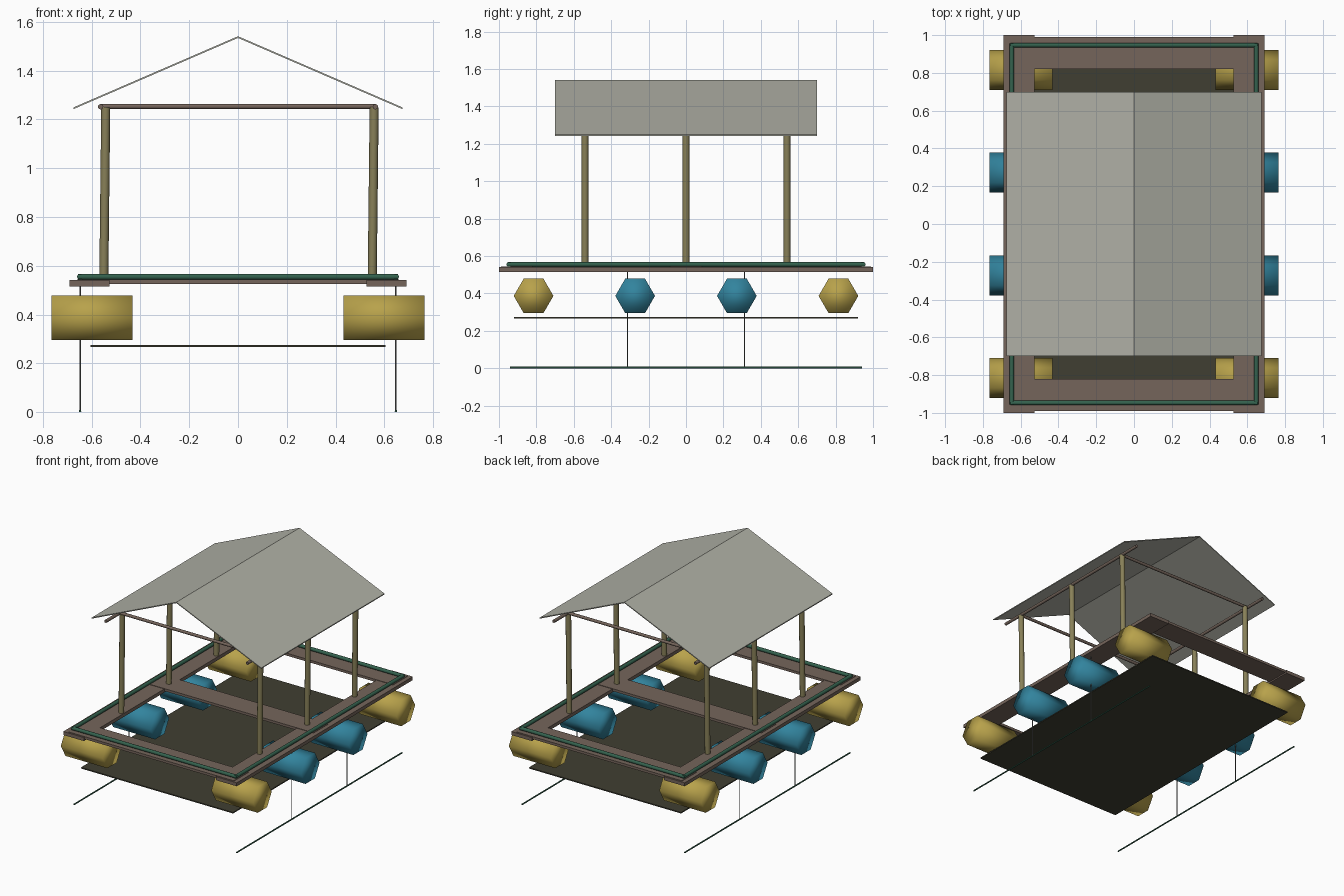
import bpy, bmesh, math
from mathutils import Vector

if "Cube" in bpy.data.objects:
    bpy.data.objects.remove(bpy.data.objects["Cube"])


def mat(name, r, g, b):
    m = bpy.data.materials.new(name)
    lin = [((c / 255 + 0.055) / 1.055) ** 2.4 for c in (r, g, b)]
    m.diffuse_color = (*lin, 1)
    m.use_nodes = True
    m.node_tree.nodes["Principled BSDF"].inputs["Base Color"].default_value = m.diffuse_color
    return m


ROOF = mat("pale grey roof", 176, 177, 166)
BROWN = mat("brown timber", 117, 101, 91)
BAMBOO = mat("olive bamboo", 136, 128, 88)
YELLOW = mat("yellow drum", 184, 162, 75)
BLUE = mat("blue drum", 50, 132, 158)
GREEN = mat("green pipe", 52, 98, 78)
NET = mat("dark net", 64, 63, 50)
ROPE = mat("grey rope", 110, 112, 110)


def finish(name, bm, material, smooth=False):
    bmesh.ops.recalc_face_normals(bm, faces=bm.faces)
    me = bpy.data.meshes.new(name)
    bm.to_mesh(me)
    bm.free()
    me.materials.append(material)
    for p in me.polygons:
        p.use_smooth = smooth
    ob = bpy.data.objects.new(name, me)
    bpy.context.collection.objects.link(ob)
    return ob


def box(name, lo, hi, material):
    bm = bmesh.new()
    bmesh.ops.create_cube(bm, size=1)
    for v in bm.verts:
        v.co = [lo[i] + (v.co[i] + 0.5) * (hi[i] - lo[i]) for i in range(3)]
    return finish(name, bm, material)


def rod(name, a, b, r, material, sides=12):
    a, b = Vector(a), Vector(b)
    bm = bmesh.new()
    bmesh.ops.create_cone(bm, cap_ends=True, segments=sides,
                          radius1=r, radius2=r, depth=(b - a).length)
    rot = Vector((0, 0, 1)).rotation_difference(b - a).to_matrix()
    for v in bm.verts:
        v.co = rot @ v.co + (a + b) / 2
    ob = finish(name, bm, material, True)
    bpy.context.view_layer.objects.active = ob
    ob.select_set(True)
    bpy.ops.object.shade_smooth_by_angle(angle=math.radians(50))
    ob.select_set(False)
    return ob


def drum(name, x0, x1, y, z, r, material):
    # hexagonal drum lying along x, points toward front and back
    bm = bmesh.new()
    rings = [[bm.verts.new((x, y + r * math.cos(k * math.pi / 3),
                            z + r * math.sin(k * math.pi / 3)))
              for k in range(6)] for x in (x0, x1)]
    for ring in rings:
        bm.faces.new(ring)
    for k in range(6):
        j = (k + 1) % 6
        bm.faces.new((rings[0][k], rings[0][j], rings[1][j], rings[1][k]))
    return finish(name, bm, material, True)


# gabled roof: thin bent sheet extruded along y
bm = bmesh.new()
outline = [(-0.675, 1.249), (0, 1.541), (0.675, 1.249),
           (0.675, 1.242), (0, 1.534), (-0.675, 1.242)]
ends = [[bm.verts.new((x, y, z)) for x, z in outline] for y in (-0.7, 0.7)]
for e in ends:
    bm.faces.new(e)
for k in range(6):
    j = (k + 1) % 6
    bm.faces.new((ends[0][k], ends[0][j], ends[1][j], ends[1][k]))
finish("roof", bm, ROOF)

# raft deck frame
for s, side in ((-1, "left"), (1, "right")):
    x0, x1 = sorted((s * 0.527, s * 0.69))
    box(side + "_deck_plank", (x0, -1, 0.516), (x1, 1, 0.541), BROWN)
for y0, y1, n in ((-0.99, -0.82, "front"), (-0.085, 0.085, "middle"), (0.82, 0.99, "back")):
    box(n + "_cross_plank", (-0.66, y0, 0.526), (0.66, y1, 0.544), BROWN)

# pipe rail around the deck
for s, side, end in ((-1, "left", "front"), (1, "right", "back")):
    rod(side + "_pipe", (s * 0.647, -0.955, 0.555), (s * 0.647, 0.955, 0.555), 0.0125, GREEN)
    rod(end + "_pipe", (-0.655, s * 0.947, 0.555), (0.655, s * 0.947, 0.555), 0.0125, GREEN)

# posts and roof beams
for s, side in ((-1, "left"), (1, "right")):
    for y in (-0.54, 0, 0.54):
        x = s * 0.55
        rod(side + "_post", (x, y, 0.541), (x + 0.008, y, 1.25), 0.0185, BAMBOO)
    rod(side + "_roof_beam", (s * 0.563, -0.7, 1.252), (s * 0.563, 0.7, 1.252), 0.011, BROWN)
for y in (-0.54, 0.54):
    rod("cross_beam", (-0.565, y, 1.253), (0.565, y, 1.253), 0.0105, BROWN)

# floating drums: yellow at the corners, blue between
for s in (-1, 1):
    x0, x1 = sorted((s * 0.432, s * 0.765))
    for y, m in ((-0.815, YELLOW), (-0.272, BLUE), (0.272, BLUE), (0.815, YELLOW)):
        drum("drum", x0, x1, y, 0.387, 0.106, m)

# hanging net floor
box("net_floor", (-0.605, -0.92, 0.267), (0.605, 0.92, 0.275), NET)

# bottom sinker pipes and their ropes
for s in (-1, 1):
    rod("sinker_pipe", (s * 0.647, -0.94, 0.005), (s * 0.647, 0.94, 0.005), 0.005, GREEN, 8)
    for y in (-0.313, 0.313):
        rod("hanging_rope", (s * 0.647, y, 0.004), (s * 0.647, y, 0.52), 0.003, ROPE, 6)
